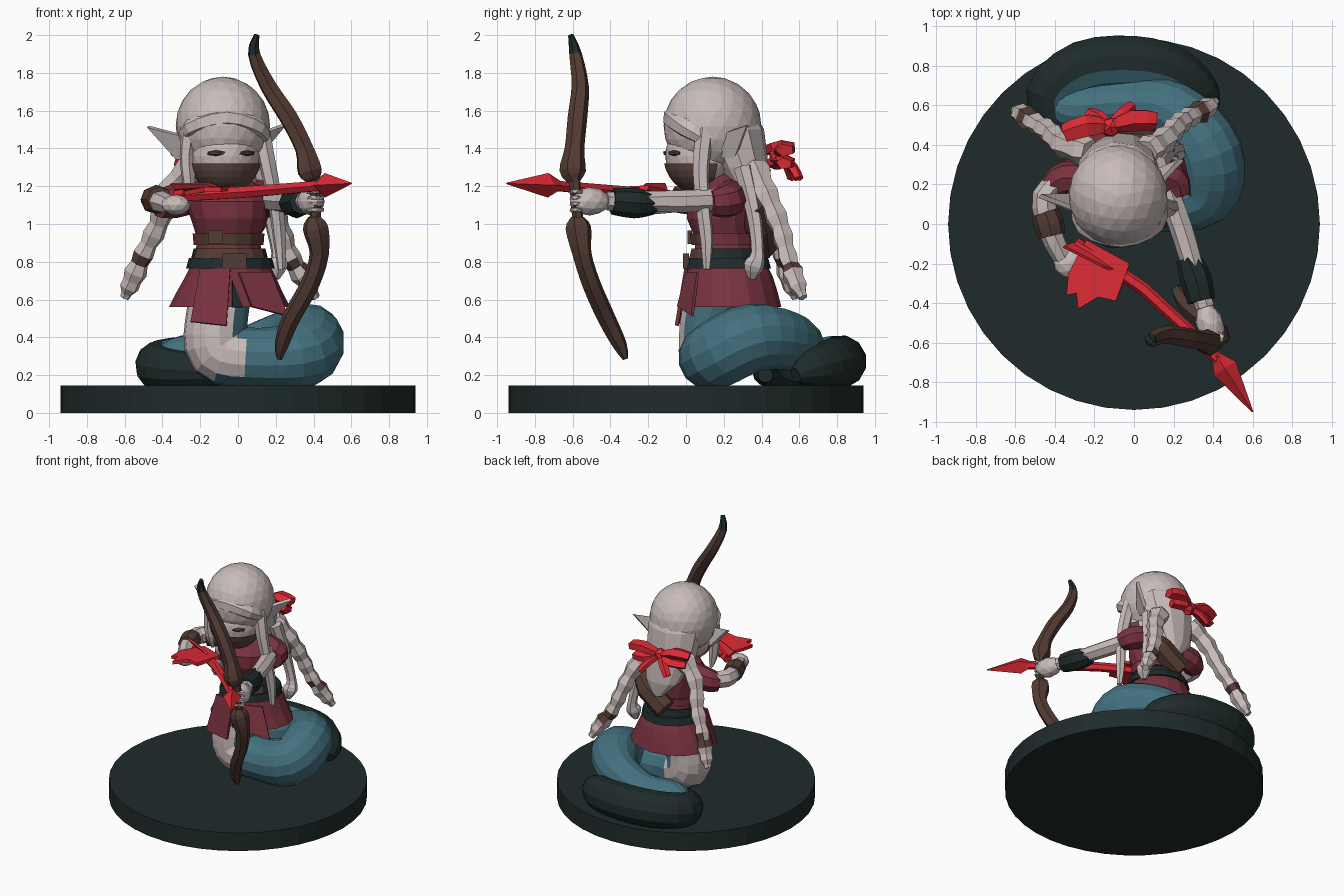
import bpy, bmesh, math
from mathutils import Vector, Matrix

if "Cube" in bpy.data.objects:
    bpy.data.objects.remove(bpy.data.objects["Cube"])


def material(name, rgb):
    lin = [((c / 255 + 0.055) / 1.055) ** 2.4 for c in rgb] + [1]
    m = bpy.data.materials.new(name)
    m.use_nodes = True
    m.diffuse_color = lin
    m.node_tree.nodes["Principled BSDF"].inputs["Base Color"].default_value = lin
    return m


PALE = material("pale_skin_and_hair", (200, 188, 186))
TEAL = material("teal_scales", (67, 113, 127))
DARK = material("dark_green", (31, 43, 43))
MAROON = material("maroon_cloth", (122, 50, 62))
RED = material("bright_red", (220, 42, 52))
BROWN = material("brown_wood_leather", (84, 60, 51))
MASK = material("mask_brown", (98, 72, 64))


def finish(name, bm, mats, rule=None):
    bmesh.ops.recalc_face_normals(bm, faces=bm.faces)
    if rule:
        for f in bm.faces:
            f.material_index = rule(f.calc_center_median(), f.normal)
    me = bpy.data.meshes.new(name)
    bm.to_mesh(me)
    bm.free()
    for m in mats:
        me.materials.append(m)
    ob = bpy.data.objects.new(name, me)
    bpy.context.scene.collection.objects.link(ob)


def skin_rings(bm, rings):
    loops = [[bm.verts.new(p) for p in ring] for ring in rings]
    n = len(loops[0])
    for a, b in zip(loops, loops[1:]):
        for i in range(n):
            j = (i + 1) % n
            bm.faces.new((a[i], a[j], b[j], b[i]))
    bm.faces.new(loops[0])
    bm.faces.new(loops[-1])


def spline(pts, steps):
    """Catmull-Rom through points of any dimension."""
    out = []
    for i in range(len(pts) - 1):
        q = [Vector(pts[min(max(i + k, 0), len(pts) - 1)]) for k in (-1, 0, 1, 2)]
        for s in range(steps):
            t = s / steps
            out.append(0.5 * (2 * q[1] + (q[2] - q[0]) * t + (2 * q[0] - 5 * q[1] + 4 * q[2] - q[3]) * t * t
                              + (3 * q[1] - q[0] - 3 * q[2] + q[3]) * t ** 3))
    return out + [Vector(pts[-1])]


def tube(name, pts, mats, sides=7, steps=3, flat=1.0, bumps=0.0, rule=None):
    """Sweep along points given as (x, y, z, radius)."""
    path = spline(pts, steps)
    pos = [p.to_3d() for p in path]
    rings, side, last = [], None, None
    for i, p in enumerate(pos):
        tan = (pos[min(i + 1, len(pos) - 1)] - pos[max(i - 1, 0)]).normalized()
        if side is None:
            side = tan.orthogonal().normalized() if abs(tan.z) > 0.9 else tan.cross(Vector((0, 0, 1))).normalized()
        else:
            side = last.rotation_difference(tan) @ side
        last = tan
        up = tan.cross(side)
        r = max(path[i][3], 0.004) * (1 + bumps * (i % 2))
        rings.append([p + side * r * math.cos(a) + up * r * flat * math.sin(a)
                      for a in (math.tau * k / sides for k in range(sides))])
    bm = bmesh.new()
    skin_rings(bm, rings)
    finish(name, bm, mats, rule)


def loft(name, rows, mats, sides=14, rule=None):
    """Stack elliptical rings given as (z, centre x, centre y, radius x, radius y)."""
    rings = [[(cx + rx * math.cos(math.tau * k / sides), cy + ry * math.sin(math.tau * k / sides), z)
              for k in range(sides)] for z, cx, cy, rx, ry in rows]
    bm = bmesh.new()
    skin_rings(bm, rings)
    finish(name, bm, mats, rule)


def ball(name, loc, size, mats, yaw=0, detail=2):
    bm = bmesh.new()
    bmesh.ops.create_icosphere(bm, subdivisions=detail, radius=1)
    bm.transform(Matrix.Translation(loc) @ Matrix.Rotation(yaw, 4, 'Z') @ Matrix.Diagonal((*size, 1)))
    finish(name, bm, mats)


def plate(name, outline, thickness, mats):
    """Thin slab from a 3D outline."""
    bm = bmesh.new()
    f = bm.faces.new([bm.verts.new(p) for p in outline])
    f.normal_update()
    move = f.normal * thickness
    ext = bmesh.ops.extrude_face_region(bm, geom=[f])
    for v in ext["geom"]:
        if isinstance(v, bmesh.types.BMVert):
            v.co += move
    finish(name, bm, mats)


def box(name, loc, size, mats):
    bm = bmesh.new()
    bmesh.ops.create_cube(bm, size=1)
    bm.transform(Matrix.Translation(loc) @ Matrix.Diagonal((*size, 1)))
    finish(name, bm, mats)


def tail_colour(c, n):
    inward = (Vector((-.05, .45, c.z)) - c).normalized()
    return int(c.y > .55 and c.x < .28 and n.z > .05 and n.dot(inward) > .2)


def front_only(c, n):
    return int(c.y < .1)


# Round base
loft("base", [(0, 0, 0, .94, .94), (.145, 0, 0, .94, .94)], [DARK], sides=40)

# Serpent body: pale belly column flowing into teal coil, then the dark tail
tube("serpent_coil", [(-.06, .22, .74, .16), (-.11, .14, .52, .165), (-.1, .13, .33, .17), (.1, .12, .29, .16),
                      (.34, .16, .31, .18), (.37, .36, .4, .18), (.2, .57, .37, .15), (-.05, .6, .29, .13),
                      (-.3, .58, .29, .12), (-.4, .62, .27, .07)], [TEAL, PALE], sides=14, steps=4,
     rule=lambda c, n: int(c.x < .02 and c.y < .42 and c.z > .2 and n.x < .45))
tube("tail", [(.18, .42, .2, .04), (-.12, .43, .22, .08), (-.35, .5, .23, .11), (-.42, .65, .25, .13),
              (-.26, .79, .27, .14), (0, .815, .27, .14), (.2, .77, .26, .13), (.34, .66, .23, .1),
              (.4, .58, .2, .04)], [DARK, TEAL], sides=12, rule=tail_colour)

# Torso, skirt and belts
loft("torso", [(.76, -.05, .22, .19, .18), (.92, -.05, .2, .165, .155), (1.03, -.05, .18, .2, .18),
               (1.12, -.06, .18, .22, .18), (1.2, -.07, .2, .19, .14), (1.27, -.07, .19, .08, .08)], [MAROON])
loft("skirt", [(.8, -.04, .22, .2, .2), (.72, -.04, .23, .24, .23), (.64, -.045, .235, .28, .25),
               (.56, -.045, .24, .32, .265)], [MAROON], sides=16)
plate("skirt_front_panel", [(-.2, .03, .76), (-.25, -.03, .48), (-.06, -.04, .46), (-.04, .01, .76)], .02, [MAROON])
plate("skirt_left_flap", [(.0, .01, .74), (.07, -.035, .56), (.26, .04, .51), (.17, .07, .74)], .015, [MAROON])
plate("skirt_slit", [(-.03, -.012, .7), (.03, -.02, .56), (-.03, -.035, .56)], .008, [DARK])
loft("lower_belt", [(.765, -.04, .22, .235, .23), (.82, -.04, .22, .22, .215)], [DARK], sides=16)
loft("main_belt", [(.81, -.045, .21, .205, .2), (.87, -.045, .21, .19, .185)], [DARK, BROWN], rule=front_only)
loft("upper_belt", [(.89, -.05, .2, .185, .175), (.95, -.05, .195, .19, .18)], [MAROON, BROWN], rule=front_only)
box("belt_buckle", (-.02, .0, .805), (.13, .03, .08), [BROWN])
box("small_buckle", (-.12, .02, .93), (.08, .025, .07), [BROWN])
tube("back_quiver", [(.17, .36, 1.1, .05), (.07, .39, 1.0, .085), (-.1, .4, .88, .085)], [BROWN], steps=1)

# Head, mask, eyes and hair
YAW = .23
HEAD = Vector((-.07, .07, 1.36))
TURN = Matrix.Rotation(YAW, 3, 'Z')
ball("head", HEAD, (.185, .18, .19), [PALE], YAW, 3)
bm = bmesh.new()
bmesh.ops.create_uvsphere(bm, u_segments=20, v_segments=16, radius=1)
bmesh.ops.delete(bm, geom=[v for v in bm.verts if v.co.z > -.1 or v.co.y > .45], context='VERTS')
bm.transform(Matrix.Translation(HEAD) @ TURN.to_4x4() @ Matrix.Diagonal((.195, .19, .2, 1)))
finish("face_mask", bm, [MASK])
for s in (-1, 1):
    ball("eye", HEAD + TURN @ Vector((s * .085, -.155, .015)), (.055, .022, .016), [BROWN], YAW + s * .4, 1)
    # Pointed ears
    root, tip = Vector((s * .17, .06, .05)), Vector((s * .37, .17, .16))
    ends = [root + Vector((0, -.03, -.06)), root + Vector((s * .03, .0, .06)), tip, root + Vector((s * .05, .08, -.06))]
    plate("ear", [HEAD + TURN @ p for p in ends], .025, [PALE])
ball("hair_cap", (-.08, .14, 1.52), (.25, .26, .26), [PALE], YAW, 3)
tube("fringe", [(-.28, .12, 1.44, .04), (-.24, -.01, 1.51, .055), (-.06, -.06, 1.56, .065),
                (.1, .0, 1.51, .055), (.13, .12, 1.44, .04)], [PALE])
loft("back_hair", [(1.64, -.08, .2, .14, .14), (1.5, -.08, .23, .215, .185), (1.3, -.08, .3, .2, .14),
                   (1.1, -.06, .38, .14, .08), (.99, -.04, .42, .05, .03)], [PALE], sides=11)
tube("left_front_lock", [(.12, .1, 1.5, .05), (.16, .08, 1.3, .045), (.2, .09, 1.1, .04),
                         (.22, .11, .92, .035), (.23, .11, .76, .02)], [PALE], sides=6)
tube("right_front_lock", [(-.25, .02, 1.5, .05), (-.27, .02, 1.36, .04), (-.26, .02, 1.22, .035),
                          (-.25, .04, 1.12, .012)], [PALE], sides=6)
tube("right_braid", [(-.22, .36, 1.32, .07), (-.36, .4, 1.18, .055), (-.42, .46, 1.0, .05),
                     (-.5, .51, .84, .045), (-.56, .55, .7, .05), (-.6, .58, .61, .02)], [PALE, BROWN],
     sides=6, bumps=.25, rule=lambda c, n: int(.78 < c.z < .83))
tube("left_braid", [(.06, .36, 1.3, .07), (.16, .43, 1.15, .055), (.22, .5, .98, .05),
                    (.28, .54, .82, .045), (.36, .58, .7, .05), (.41, .62, .61, .02)], [PALE, BROWN],
     sides=6, bumps=.25, rule=lambda c, n: int(.76 < c.z < .81))
tube("left_back_lock", [(.12, .3, 1.3, .05), (.17, .36, 1.05, .04), (.21, .38, .85, .035),
                        (.21, .36, .78, .055), (.2, .35, .71, .02)], [PALE], sides=6)

# Hair ribbon
KNOT = Vector((-.12, .49, 1.36))
ball("ribbon_knot", KNOT, (.06, .055, .055), [RED], 0, 1)
for s in (-1, 1):
    for part, reach in (("upper_loop", ((.12, .02, .045, .06), (.23, .0, .03, .05))),
                        ("lower_loop", ((.1, .03, -.03, .05), (.2, .0, -.04, .045))),
                        ("end", ((.06, .06, -.05, .035), (.11, .09, -.12, .03)))):
        tube("ribbon_" + part, [(*KNOT, .03)] + [(KNOT.x + s * x, KNOT.y + y + s * x * .15, KNOT.z + z, r)
                                                 for x, y, z, r in reach], [RED], sides=5, steps=2, flat=.7)

# Left arm reaching out to the bow
tube("left_sleeve", [(.08, .24, 1.15, .09), (.19, .22, 1.12, .09), (.22, .14, 1.11, .07)], [MAROON], sides=8)
tube("left_arm", [(.16, .2, 1.13, .06), (.24, -.02, 1.12, .06), (.3, -.22, 1.12, .055), (.36, -.42, 1.12, .05)], [PALE])
tube("left_bracer", [(.27, -.17, 1.11, .06), (.31, -.27, 1.11, .08), (.34, -.39, 1.12, .07)], [DARK], sides=8)
ball("left_hand", (.385, -.51, 1.12), (.07, .11, .075), [PALE], .3)
for i in range(4):
    ball("left_finger", (.41, -.58, 1.075 + i * .032), (.055, .04, .018), [PALE], .3, 1)

# Right arm drawing the arrow
tube("right_sleeve", [(-.2, .22, 1.15, .08), (-.34, .23, 1.12, .09), (-.42, .18, 1.1, .07)], [MAROON], sides=8)
tube("right_arm", [(-.34, .23, 1.12, .06), (-.45, .14, 1.12, .065), (-.42, -.04, 1.12, .06),
                   (-.36, -.17, 1.1, .05)], [PALE])
tube("right_bracer", [(-.45, .06, 1.13, .07), (-.43, 0, 1.13, .077), (-.415, -.06, 1.13, .068)], [BROWN], sides=8)
ball("right_hand", (-.33, -.2, 1.1), (.08, .075, .055), [PALE], -.5)

# Bow with two limbs and a grip
tube("bow_upper_limb", [(.1, -.61, 2.0, .015), (.085, -.585, 1.9, .034), (.16, -.56, 1.73, .046),
                        (.27, -.575, 1.56, .052), (.35, -.59, 1.4, .052), (.38, -.6, 1.28, .07),
                        (.4, -.59, 1.22, .03)], [BROWN, DARK], sides=6, rule=lambda c, n: int(c.z > 1.91))
tube("bow_grip", [(.4, -.59, 1.24, .03), (.41, -.58, 1.1, .03), (.41, -.57, 1.0, .03)], [BROWN], sides=6)
tube("bow_lower_limb", [(.4, -.58, 1.04, .03), (.41, -.57, .98, .07), (.43, -.55, .84, .052),
                        (.38, -.5, .68, .05), (.28, -.42, .5, .048), (.23, -.35, .36, .038),
                        (.22, -.32, .285, .015)], [BROWN], sides=6)

# Arrow with broad head and feathers
tube("arrow_shaft", [(-.3, -.1, 1.15, .034), (.05, -.33, 1.17, .034), (.46, -.72, 1.205, .03)], [RED], sides=6, steps=2)
tube("arrow_head", [(.41, -.66, 1.205, .02), (.46, -.73, 1.205, .065), (.6, -.95, 1.215, .004)], [RED], sides=4, steps=1)
plate("arrow_feather", [(-.24, -.08, 1.15), (-.33, -.25, 1.16), (-.34, -.36, 1.15), (-.29, -.35, 1.16),
                        (-.28, -.43, 1.15), (-.18, -.37, 1.17), (-.09, -.39, 1.17), (-.02, -.2, 1.18)], .025, [RED])
plate("upright_feather", [(-.3, -.1, 1.15), (-.36, -.12, 1.21), (-.16, -.22, 1.21), (-.05, -.26, 1.17)], .015, [RED])
